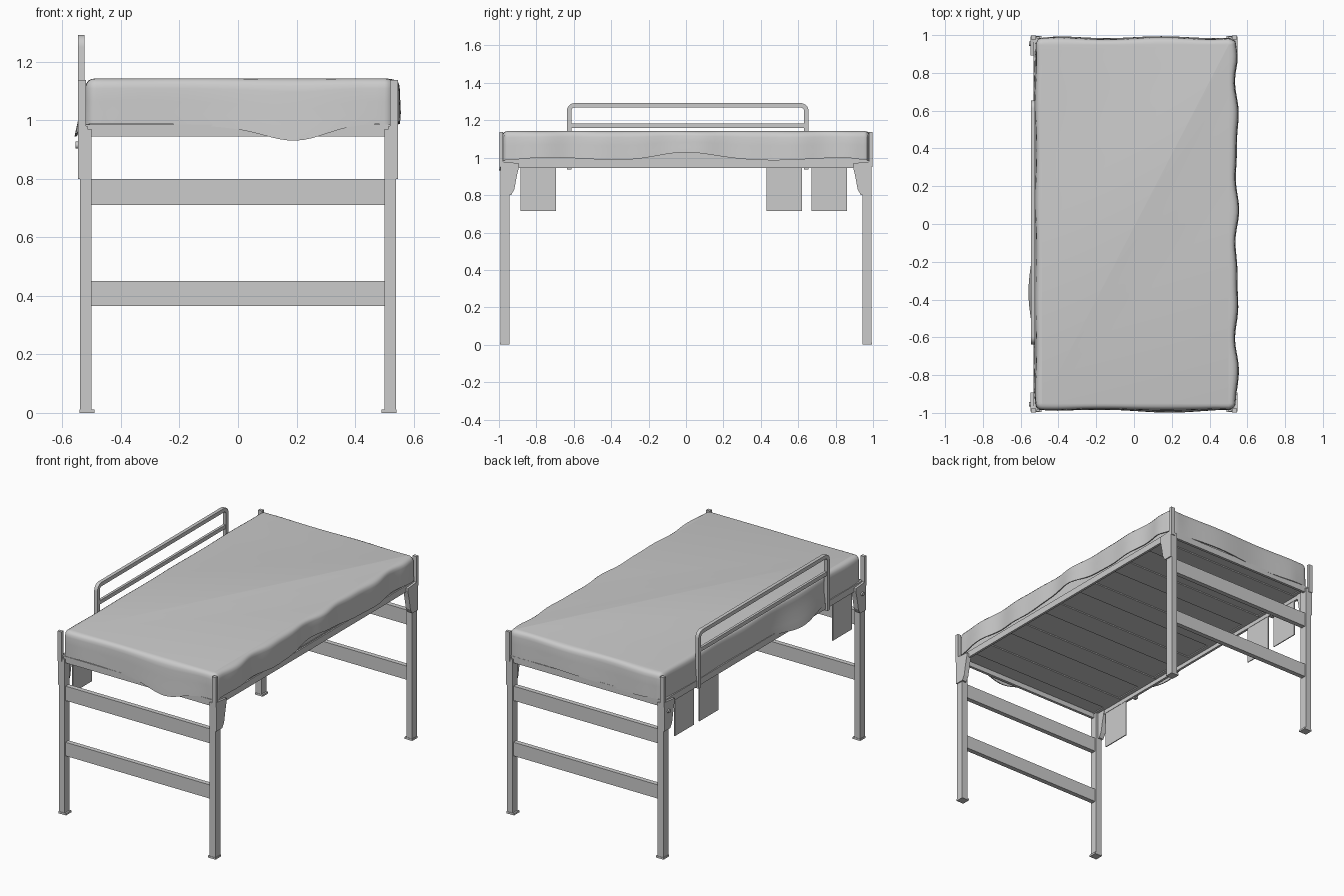
import bpy, bmesh, math
from math import sin, cos, pi, exp

if "Cube" in bpy.data.objects:
    bpy.data.objects.remove(bpy.data.objects["Cube"])


def finish(name, bm, smooth=False):
    bmesh.ops.recalc_face_normals(bm, faces=bm.faces)
    me = bpy.data.meshes.new(name)
    bm.to_mesh(me)
    bm.free()
    ob = bpy.data.objects.new(name, me)
    bpy.context.collection.objects.link(ob)
    if smooth:
        bpy.ops.object.select_all(action='DESELECT')
        ob.select_set(True)
        bpy.context.view_layer.objects.active = ob
        bpy.ops.object.shade_smooth_by_angle(angle=math.radians(40))
    return ob


def box(name, x, y, z):
    """Box from (min, max) ranges."""
    bm = bmesh.new()
    bmesh.ops.create_cube(bm, size=1)
    for v in bm.verts:
        for i, r in enumerate((x, y, z)):
            v.co[i] = max(r) if v.co[i] > 0 else min(r)
    return finish(name, bm)


def prism(name, pts, x0, x1):
    """Extrude a (y, z) outline along x."""
    bm = bmesh.new()
    f = bm.faces.new([bm.verts.new((x0, y, z)) for y, z in pts])
    ext = bmesh.ops.extrude_face_region(bm, geom=[f])['geom']
    for g in ext:
        if isinstance(g, bmesh.types.BMVert):
            g.co.x = x1
    return finish(name, bm)


# Corner legs with posts, gussets and foot caps
for sy, end in ((-1, "front"), (1, "back")):
    for sx, side in ((-1, "left"), (1, "right")):
        n = f"{end}_{side}_"
        box(n + "leg", (sx * .50, sx * .54), (sy * .945, sy * .993), (0, .97))
        box(n + "post", (sx * .52, sx * .546), (sy * .978, sy * .998), (.95, 1.137))
        box(n + "foot", (sx * .49, sx * .542), (sy * .943, sy * .995), (0, .012))
        gus = [(.993, .80), (.935, .80), (.918, .83), (.905, .90),
               (.892, .955), (.892, .97), (.993, .98)]
        prism(n + "gusset", [(sy * y, z) for y, z in gus], sx * .515, sx * .547)
    # End ladder bars and end rail
    for name, z in (("lower_bar", (.365, .45)), ("upper_bar", (.71, .80))):
        box(f"{end}_{name}", (-.505, .505), (sy * .955, sy * .985), z)
    box(f"{end}_rail", (-.53, .53), (sy * .968, sy * .985), (.945, .985))
    # Fixing bolts on the left
    bm = bmesh.new()
    bmesh.ops.create_cone(bm, cap_ends=True, segments=12, radius1=.012,
                          radius2=.012, depth=.012)
    for v in bm.verts:
        v.co = (-.55 + v.co.z, sy * .955 + v.co.x, .915 + v.co.y)
    finish(f"{end}_bolt", bm, True)

# Side rails with inner ledges
for sx, side in ((-1, "left"), (1, "right")):
    box(side + "_rail", (sx * .518, sx * .533), (-.97, .97), (.945, .985))
    box(side + "_ledge", (sx * .495, sx * .52), (-.97, .97), (.970, .977))

# Bed deck and cross slats
box("deck", (-.518, .525), (-.968, .968), (.976, .99))
for i in range(6):
    y = -.80 + i * .32
    box(f"slat_{i + 1}", (-.515, .515), (y - .07, y + .07), (.969, .977))

# Hanging panels on the left side
for i, (a, b) in enumerate(((-.885, -.695), (.43, .62), (.67, .86))):
    box(f"hanging_panel_{i + 1}", (-.526, -.52), (a, b), (.715, .965))

# Guard rail: rounded frame plus middle bar
Y0, Y1, ZT, R, T = -.637, .655, 1.292, .042, .024
outer, inner = [(Y0, .937)], [(Y0 + T, .937)]
for cy, a0 in ((Y0 + R, pi), (Y1 - R, pi / 2)):
    for k in range(7):
        a = a0 - k * pi / 12
        outer.append((cy + R * cos(a), ZT - R + R * sin(a)))
        inner.append((cy + (R - T) * cos(a), ZT - R + (R - T) * sin(a)))
outer.append((Y1, .937))
inner.append((Y1 - T, .937))
bm = bmesh.new()
loops = [[bm.verts.new((x, y, z)) for y, z in pts]
         for x, pts in ((-.546, outer), (-.546, inner), (-.524, inner), (-.524, outer))]
for j in range(4):
    p, q = loops[j], loops[(j + 1) % 4]
    for i in range(len(p) - 1):
        bm.faces.new((p[i], p[i + 1], q[i + 1], q[i]))
for i in (0, -1):
    bm.faces.new([l[i] for l in loops])
finish("guard_frame", bm, True)
box("guard_middle_bar", (-.543, -.527), (Y0 + T, Y1 - T), (1.158, 1.182))


# Draped mattress cover
def bump(t, c, w):
    return exp(-((t - c) / w) ** 2)


def drape(x, y, nx, ny):
    """Hem height, hem flare and side waviness at a perimeter point."""
    if ny < -.7:
        return (.99 - .055 * bump(x, .2, .15) - .012 * bump(x, 0, .2),
                .004 + .008 * bump(x, .2, .2), .004 * sin(9 * x))
    if ny > .7:
        return .982 + .008 * sin(7 * x), .006, .005 * sin(11 * x)
    if nx > .7:
        return (.993 + .03 * bump(y, -.02, .2) + .007 * sin(8 * y + 1), .004,
                .007 + .007 * sin(14 * y + .4) + .004 * sin(23 * y))
    return (.985 - .035 * bump(y, .2, .15) - .04 * bump(y, -.35, .2),
            .008 + .028 * bump(y, -.35, .22), .003 * sin(12 * y))


CX, HX, HY, RC = .0075, .5275, .983, .035
ring = []
corners = ((1, -1, -pi / 2), (1, 1, 0), (-1, 1, pi / 2), (-1, -1, pi))
for k, (sx, sy, a0) in enumerate(corners):
    cx, cy = CX + sx * (HX - RC), sy * (HY - RC)
    for i in range(7):
        a = a0 + i * pi / 12
        ring.append((cx, cy, cos(a), sin(a)))
    nsx, nsy, _ = corners[(k + 1) % 4]
    ex, ey = CX + nsx * (HX - RC), nsy * (HY - RC)
    steps = 64 if k % 2 == 0 else 36
    for i in range(1, steps):
        t = i / steps
        ring.append((cx + (ex - cx) * t, cy + (ey - cy) * t, cos(a), sin(a)))

# (height fraction, outset, wave weight, flare weight)
levels = ((0, -.006, 1, 1), (0, 0, 1, 1), (.25, 0, 1, .7), (.5, 0, 1, .25), (.78, 0, 1, 0),
          (.88, -.003, .9, 0), (.95, -.010, .7, 0), (.985, -.02, .4, 0), (1, -.033, 0, 0))
bm = bmesh.new()
rows = []
for f, off, ww, fw in levels:
    row = []
    for x, y, nx, ny in ring:
        hem, flare, wave = drape(x, y, nx, ny)
        fade = max(0, min(1, (HY - abs(y)) / .12)) if abs(nx) > .7 else \
            max(0, min(1, (HX - abs(x - CX)) / .12))
        hem = .985 + (hem - .985) * fade
        d = RC + off + (flare * fw + wave * ww) * fade
        row.append(bm.verts.new((x + nx * d, y + ny * d, hem + (1.143 - hem) * f)))
    rows.append(row)
n = len(ring)
for p, q in zip(rows, rows[1:]):
    for i in range(n):
        bm.faces.new((p[i], p[(i + 1) % n], q[(i + 1) % n], q[i]))
bm.faces.new(rows[-1])
finish("mattress_cover", bm, True)

# Mattress core inside the cover
box("mattress_core", (-.505, .522), (-.972, .972), (.989, 1.12))
